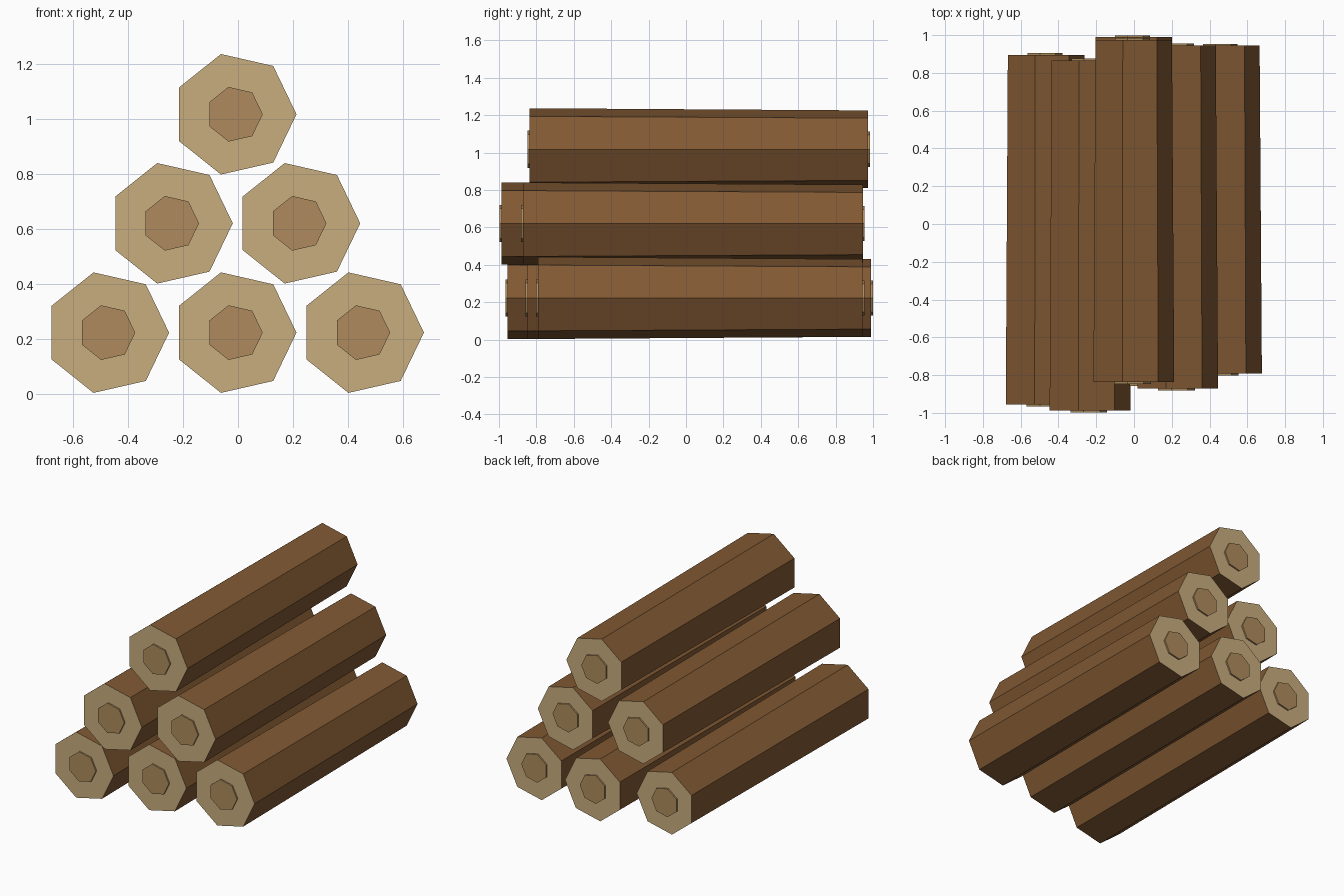
import bpy
from math import radians

cube = bpy.data.objects.get("Cube")
if cube:
    bpy.data.objects.remove(cube, do_unlink=True)


def material(name, rgb):
    mat = bpy.data.materials.new(name)
    mat.use_nodes = True
    colour = (*rgb, 1)
    mat.diffuse_color = colour
    mat.node_tree.nodes["Principled BSDF"].inputs["Base Color"].default_value = colour
    return mat


bark = material("bark brown", (0.22, 0.10, 0.033))
cut_wood = material("pale cut wood", (0.58, 0.42, 0.21))
heartwood = material("heartwood tan", (0.43, 0.26, 0.11))

SIDES = 7
FRONT_R, BACK_R = 0.225, 0.213
HEART_R, HEART_DEPTH = 0.102, 0.01


def prism(name, x, z, front, back, r_front, r_back, side_mat, end_mat):
    """Seven-sided tapered prism along y, one corner pointing to +x."""
    bpy.ops.mesh.primitive_cone_add(
        vertices=SIDES, radius1=r_front, radius2=r_back, depth=back - front,
        location=(x, (front + back) / 2, z), rotation=(radians(-90), 0, 0))
    obj = bpy.context.object
    obj.name = name
    mesh = obj.data
    # Turn the section about the prism's axis so a corner meets +x
    for v in mesh.vertices:
        v.co.x, v.co.y = v.co.y, -v.co.x
    mesh.materials.append(side_mat)
    mesh.materials.append(end_mat)
    for face in mesh.polygons:
        face.material_index = int(abs(face.normal.z) > 0.9)
    return obj


def log(name, x, z, front, back):
    prism(name, x, z, front, back, FRONT_R, BACK_R, bark, cut_wood)
    # Raised heartwood plates at both cut ends
    prism(name + "_front_heart", x, z, front - HEART_DEPTH, front + HEART_DEPTH,
          HEART_R, HEART_R, heartwood, heartwood)
    prism(name + "_back_heart", x, z, back - HEART_DEPTH, back + HEART_DEPTH,
          HEART_R * 0.95, HEART_R * 0.95, heartwood, heartwood)


# Pyramid stack: three logs, then two, then one
log("bottom_right_log", -0.476, 0.223, -0.955, 0.896)
log("bottom_middle_log", -0.012, 0.223, -0.848, 0.989)
log("bottom_left_log", 0.452, 0.223, -0.792, 0.944)
log("middle_right_log", -0.244, 0.621, -0.987, 0.866)
log("middle_left_log", 0.22, 0.621, -0.872, 0.945)
log("top_log", -0.012, 1.018, -0.837, 0.974)
